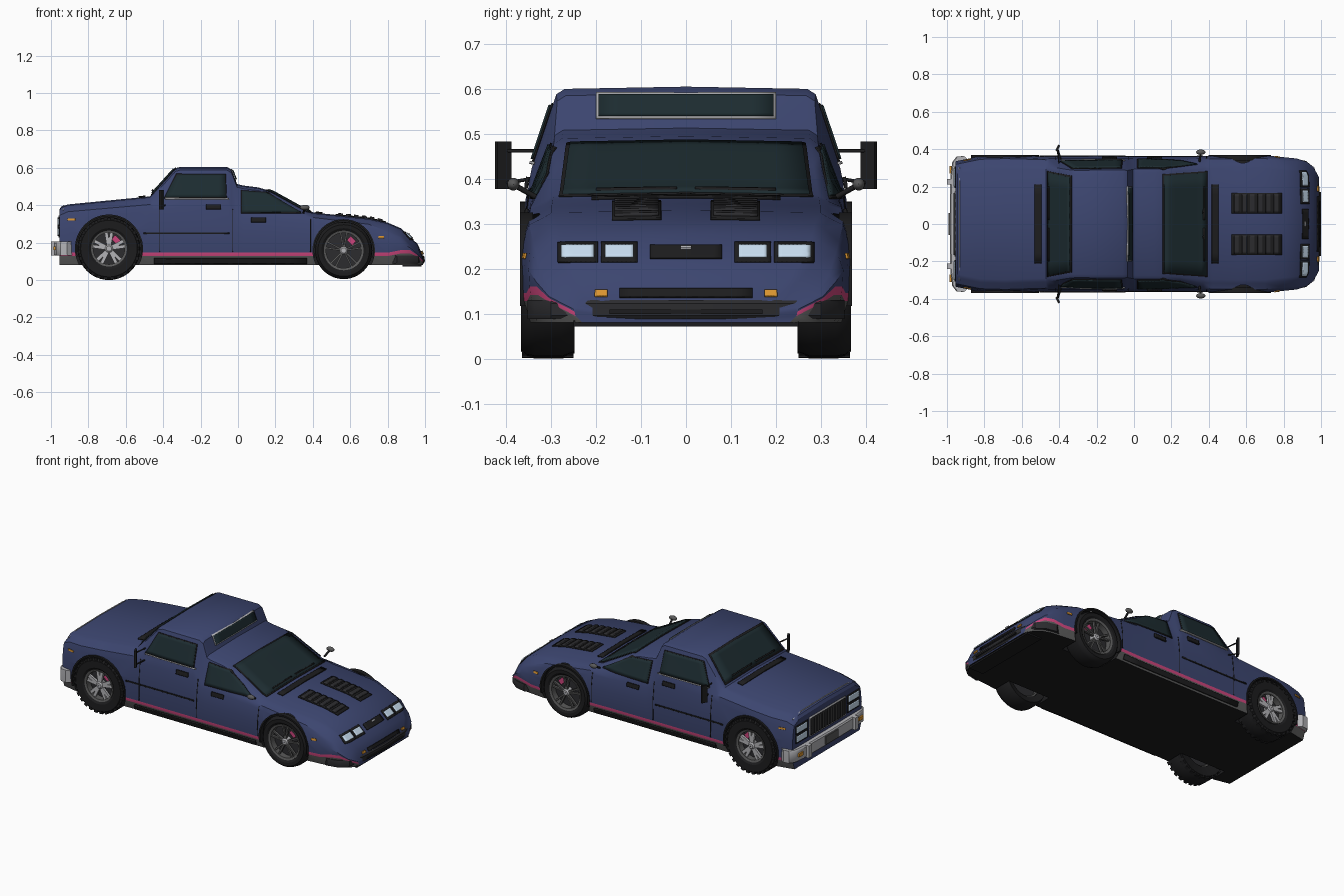
import bpy, bmesh, math
from mathutils import Vector, Matrix
from mathutils.bvhtree import BVHTree

if "Cube" in bpy.data.objects:
    bpy.data.objects.remove(bpy.data.objects["Cube"])


def mat(name, *rgb):
    m = bpy.data.materials.new(name)
    m.diffuse_color = (*rgb, 1)
    m.use_nodes = True
    m.node_tree.nodes["Principled BSDF"].inputs["Base Color"].default_value = m.diffuse_color
    return m


BLUE, GLASS, BLACK = mat("blue", .045, .06, .16), mat("glass", .012, .025, .03), mat("black", .012, .012, .013)
GREY, PINK, CHROME = mat("grey", .1, .1, .1), mat("pink", .6, .06, .2), mat("chrome", .45, .45, .47)
LAMP, ORANGE, DARK = mat("lamp", .6, .75, .9), mat("orange", .7, .3, .03), mat("dark", .025, .025, .028)


def make(name, bm, *mats):
    bmesh.ops.recalc_face_normals(bm, faces=bm.faces)
    me = bpy.data.meshes.new(name)
    bm.to_mesh(me)
    bm.free()
    for m in mats:
        me.materials.append(m)
    ob = bpy.data.objects.new(name, me)
    bpy.context.collection.objects.link(ob)
    return ob


def loft(bm, rings, closed=False, rows=None):
    """Skin between closed point rings; cap the ends unless the loft closes on itself."""
    vs = [[bm.verts.new(p) for p in r] for r in rings]
    n = len(vs[0])
    for i in range(len(vs) if closed else len(vs) - 1):
        a, b = vs[i], vs[(i + 1) % len(vs)]
        for j in range(n):
            f = bm.faces.new((a[j], a[(j + 1) % n], b[(j + 1) % n], b[j]))
            if rows:
                f.material_index = rows[min(j, n - 1 - j)]
    if not closed:
        for r in (vs[0], vs[-1]):
            bm.faces.new(r).material_index = rows[-1] if rows else 0


def boxes(name, items, m, axis='Y'):
    """Several boxes in one mesh: (location, size, rotation about the axis)."""
    bm = bmesh.new()
    for loc, size, rot in items:
        bmesh.ops.create_cube(bm, size=1, matrix=Matrix.Translation(loc) @ Matrix.Rotation(rot, 4, axis)
                              @ Matrix.Diagonal((*size, 1)))
    return make(name, bm, m)


def lathe(name, profile, centre, s, m, a0=0, a1=360, segs=48):
    """Turn an (r, y) profile round a y axis; s picks the side."""
    full, cx, cz = a1 - a0 == 360, *centre
    angles = [math.radians(a0 + (a1 - a0) * i / segs) for i in range(segs if full else segs + 1)]
    bm = bmesh.new()
    loft(bm, [[(cx + r * math.cos(a), s * y, cz + r * math.sin(a)) for r, y in profile] for a in angles], full)
    return make(name, bm, m)


def tube(name, pts, r, m):
    cu = bpy.data.curves.new(name, 'CURVE')
    cu.dimensions, cu.bevel_depth, cu.bevel_resolution, cu.use_fill_caps = '3D', r, 2, True
    sp = cu.splines.new('POLY')
    sp.points.add(len(pts) - 1)
    for p, q in zip(sp.points, pts):
        p.co = (*q, 1)
    cu.materials.append(m)
    bpy.context.collection.objects.link(bpy.data.objects.new(name, cu))


# Body: side profile of the roof, belt line and plan outline, all against x
ROOF = [(-.955, .372), (-.945, .388), (-.91, .399), (-.47, .442), (-.335, .592), (-.31, .6), (-.06, .6),
        (-.035, .585), (-.005, .508), (.03, .5), (.11, .49), (.18, .468), (.37, .363), (.42, .354), (.7, .325),
        (.8, .302), (.87, .272), (.96, .188), (.988, .125)]
BELT = [(-.955, .345), (-.91, .365), (-.4, .41), (-.06, .425), (-.005, .36), (.37, .338), (.7, .298), (.87, .235),
        (.988, .115)]
PLAN = [(-.955, .335), (-.82, .363), (-.69, .367), (-.45, .36), (.25, .36), (.56, .367), (.7, .367), (.87, .35),
        (.92, .334), (.96, .305), (.988, .25)]


def at(curve, x):
    for (x0, v0), (x1, v1) in zip(curve, curve[1:]):
        if x <= x1:
            return v0 + (v1 - v0) * (x - x0) / (x1 - x0)
    return curve[-1][1]


def ring(x):
    hw, bz, rz = at(PLAN, x), at(BELT, x), at(ROOF, x)
    bw = hw * .98 - .01
    rw = bw - .032 - .15 * (rz - bz)
    rise = .014 if .8 < x < .95 else 0
    zg, zp = min(.128 + rise, bz - .02), min(.146 + rise, bz - .01)
    half = [(0, .08), (hw - .02, .08), (hw - .004, zg), (hw - .002, zp), (hw, zp + .5 * (bz - zp)),
            (hw * .4 + bw * .6, zp + .88 * (bz - zp)), (bw, bz), (rw + .004, rz - .012), (rw - .015, rz), (0, rz + .005)]
    return [(x, y, z) for y, z in half] + [(x, -y, z) for y, z in half[-2:0:-1]]


bm = bmesh.new()
loft(bm, [ring(x) for x in sorted({p[0] for p in ROOF + BELT + PLAN})], rows=[0, 1, 2] + [3] * 6)
bmesh.ops.recalc_face_normals(bm, faces=bm.faces)
TREE = BVHTree.FromBMesh(bm)
body = make("body", bm, BLACK, GREY, PINK, BLUE)

# Wheel wells
WHEELS = [("truck", -.69, .168, .168), ("sport", .565, .158, .153)]
for label, x, z, r in WHEELS:
    for s in (-1, 1):
        cut = lathe("well_cutter", [(.001, .23), (r + .012, .23), (r + .012, .5), (.001, .5)], (x, z), s, BLACK)
        cut.hide_render = True
        md = body.modifiers.new("well", 'BOOLEAN')
        md.object, md.operation = cut, 'DIFFERENCE'
        bpy.context.view_layer.objects.active = body
        bpy.ops.object.modifier_apply(modifier=md.name)
        bpy.data.objects.remove(cut)


def panel(name, quad, axis, sign, m, lift=.003, n=8):
    """Thin panel projected on the body along an axis; quad is four 2D corners."""
    k = 'XYZ'.index(axis)
    a, b, c, d = (Vector(q) for q in quad)
    bm, grid = bmesh.new(), []
    for i in range(n + 1):
        row = []
        for j in range(n + 1):
            p = list(a.lerp(b, i / n).lerp(d.lerp(c, i / n), j / n))
            p.insert(k, 2 * sign)
            ray = Vector((0, 0, 0))
            ray[k] = -sign
            hit, nor = TREE.ray_cast(Vector(p), ray)[:2]
            if hit is None:
                hit, nor = TREE.find_nearest(Vector(p))[:2]
            row.append(bm.verts.new(hit + nor * lift))
        grid.append(row)
    for i in range(n):
        for j in range(n):
            bm.faces.new((grid[i][j], grid[i + 1][j], grid[i + 1][j + 1], grid[i][j + 1]))
    md = make(name, bm, m).modifiers.new("thickness", 'SOLIDIFY')
    md.thickness, md.offset = lift * 1.6, 0


def rect(u0, u1, v0, v1):
    return [(u0, v0), (u1, v0), (u1, v1), (u0, v1)]


def framed(name, quad, axis, sign, m, edge=.008, frame=BLACK):
    c = sum((Vector(q) for q in quad), Vector((0, 0))) / 4
    big = [Vector(q) + Vector([math.copysign(edge, q[i] - c[i]) for i in (0, 1)]) for q in quad]
    panel(name + "_frame", big, axis, sign, frame, .0025)
    panel(name, quad, axis, sign, m, .005)


# Glass
framed("truck_windscreen", [(-.455, -.275), (-.34, -.25), (-.34, .25), (-.455, .275)], 'Z', 1, GLASS)
framed("sport_windscreen", [(.16, -.258), (.385, -.275), (.385, .275), (.16, .258)], 'Z', 1, GLASS)
framed("cab_back_window", rect(-.195, .195, .538, .585), 'X', 1, GLASS, .005, CHROME)
for s in (-1, 1):
    framed("truck_side_window", [(-.39, .442), (-.065, .442), (-.07, .56), (-.325, .562)], 'Y', s, GLASS, .005)
    framed("sport_side_window", [(.02, .36), (.335, .36), (.155, .463), (.02, .474)], 'Y', s, GLASS, .005)
    # Side trim, handles, seams
    panel("window_strip", rect(-.39, -.05, .431, .437), 'Y', s, CHROME, .005)
    panel("truck_door_handle", rect(-.17, -.09, .378, .403), 'Y', s, BLACK, .005)
    panel("sport_door_handle", rect(.07, .15, .308, .332), 'Y', s, BLACK, .005)
    panel("side_moulding", rect(-.505, -.045, .247, .254), 'Y', s, BLACK)
    panel("rocker_trim", rect(-.45, .37, .09, .118), 'Y', s, BLACK, .006)
    for x in (-.42, -.03, .385):
        panel("door_seam", rect(x, x + .004, .15, at(BELT, x) - .01), 'Y', s, BLACK, .001)
    panel("truck_marker", rect(-.91, -.87, .318, .328), 'Y', s, ORANGE)
    panel("sport_marker", rect(.75, .78, .222, .234), 'Y', s, ORANGE)
    # Sport bonnet vents with slats
    y0, y1 = sorted((s * .055, s * .165))
    panel("bonnet_vent", rect(.52, .79, y0, y1), 'Z', 1, BLACK)
    for i in range(6):
        panel("vent_slat", rect(.535 + i * .042, .56 + i * .042, y0 + .006, y1 - .006), 'Z', 1, DARK, .007)
    # Lamps at both ends
    for a, b in ((.117, .18), (.205, .275)):
        framed("sport_headlamp", rect(*sorted((s * a, s * b)), .222, .248), 'X', 1, LAMP, .009)
    panel("sport_turn_lamp", rect(*sorted((s * .175, s * .202)), .137, .15), 'X', 1, ORANGE, .005)
    for z in (.24, .295):
        framed("truck_headlamp", rect(*sorted((s * .2, s * .3)), z, z + .035), 'X', -1, LAMP)
    # Wipers
    for label, x in (("truck", -.45), ("sport", .37)):
        panel(label + "_wiper", rect(x, x + .006, *sorted((s * .02, s * .2))), 'Z', 1, BLACK, .009)
panel("truck_cowl", rect(-.53, -.495, -.21, .21), 'Z', 1, BLACK, .004)
panel("sport_cowl", rect(.415, .45, -.21, .21), 'Z', 1, BLACK, .004)
panel("truck_bonnet_trim", rect(-.935, -.931, -.3, .3), 'Z', 1, CHROME)
panel("sport_grille", rect(-.08, .08, .221, .249), 'X', 1, BLACK, .004)
panel("sport_badge", rect(-.012, .012, .238, .243), 'X', 1, CHROME, .007)
panel("sport_lower_grille", rect(-.148, .148, .135, .153), 'X', 1, BLACK, .005)
framed("truck_grille", rect(-.165, .165, .235, .335), 'X', -1, BLACK, .009, CHROME)
boxes("truck_grille_bars", [((-.962, -.15 + i * .025, .285), (.008, .005, .095), 0) for i in range(13)], GREY)


# Bumpers: rectangular section swept round each end
def bumper(name, half, sign, z0, z1, m):
    rings = []
    for x, y in half + [(x, -y) for x, y in half[-2::-1]]:
        xi, yi, e = x - sign * .05, y * .9, sign * .006
        rings.append([(xi, yi, z0), (x - e, y, z0), (x, y, z0 + .008), (x, y, z1 - .008), (x - e, y, z1), (xi, yi, z1)])
    bm = bmesh.new()
    loft(bm, rings)
    make(name, bm, m)


bumper("truck_bumper", [(-.915, .363), (-.95, .36), (-.972, .33), (-.982, .25), (-.985, 0)], -1, .13, .205, CHROME)
bumper("sport_bumper", [(.85, .352), (.92, .337), (.965, .3), (.99, .2), (.998, 0)], 1, .088, .131, DARK)
boxes("sport_bumper_slot", [((.994, 0, .104), (.012, .34, .01), 0)], BLACK)
boxes("under_lip", [((.93, 0, .078), (.1, .5, .014), 0)], BLACK)
boxes("bumper_guards", [((-.988, s * .225, .168), (.024, .03, .075), 0) for s in (-1, 1)], CHROME)
boxes("blank_plate", [((-.986, 0, .168), (.01, .12, .05), 0)], GREY)
boxes("bumper_lamps", [((-.98, s * .29, .17), (.012, .04, .02), 0) for s in (-1, 1)], ORANGE)

# Mirrors
for s in (-1, 1):
    tube("truck_mirror_arm", [(-.4, s * .325, .462), (-.41, s * .405, .462)], .004, BLACK)
    tube("truck_mirror_stay", [(-.39, s * .345, .4), (-.41, s * .405, .39)], .004, BLACK)
    boxes("truck_mirror", [((-.408, s * .406, .43), (.035, .012, .105), s * 1.1)], BLACK, 'Z')
    tube("sport_mirror_arm", [(.35, s * .335, .36), (.357, s * .38, .385)], .006, BLACK)
    bm = bmesh.new()
    bmesh.ops.create_uvsphere(bm, u_segments=16, v_segments=10, radius=.014,
                              matrix=Matrix.Translation((.357, s * .384, .388)) @ Matrix.Diagonal((1.8, 1, 1, 1)))
    make("sport_mirror", bm, GREY)

# Wheels
for label, x, z, r in WHEELS:
    truck, c = label == "truck", (x, z)
    rim = r * (.56 if truck else .68)
    for s in (-1, 1):
        lathe(label + "_tyre", [(rim, .26), (rim, .355), (rim + .015, .366), (r * .9, .367), (r - .004, .355),
                                (r, .335), (r, .275), (r * .93, .248)], c, s, BLACK)
        lathe(label + "_arch_lip", [(r + .005, .34), (r + .005, .369), (r + .014, .369), (r + .014, .34)],
              c, s, BLACK, -14, 194)
        lathe(label + "_rim", [(rim - .01, .27), (rim + .002, .27), (rim + .002, .362), (rim - .01, .358)], c, s, GREY)
        lathe(label + "_brake_disc", [(.002, .29), (.002, .32), (rim * .95, .32), (rim * .95, .29)], c, s, DARK)
        lathe(label + "_hub", [(.001, .31), (.001, .36), (.014, .36), (.022, .352), (.022, .31)], c, s, CHROME, segs=20)

        def radial(n, dist, y, size, turn=0.0):
            angles = [2 * math.pi * i / n + turn for i in range(n)]
            return [((x + dist * math.cos(a), s * y, z + dist * math.sin(a)), size, -a) for a in angles]

        spoke = (rim * .88, .014, .018 if truck else .009)
        boxes(label + "_spokes", [b for d in (-.17, .17) for b in radial(5, rim * .55, .346, spoke, math.pi / 2 + d)],
              CHROME if truck else GREY)
        boxes(label + "_caliper", [((x + rim * .4, s * .325, z + rim * .5), (.04, .02, .03), .75)], PINK)
        if truck:
            boxes("truck_tread_blocks", [b for y in (.35, .265) for b in radial(28, r - .008, y, (.014, .03, .02), .11)],
                  BLACK)

# Smooth curved faces, keep edges sharp
meshes = [o for o in bpy.data.objects if o.type == 'MESH']
for o in meshes:
    o.select_set(True)
bpy.context.view_layer.objects.active = meshes[0]
bpy.ops.object.shade_smooth_by_angle(angle=math.radians(32))
